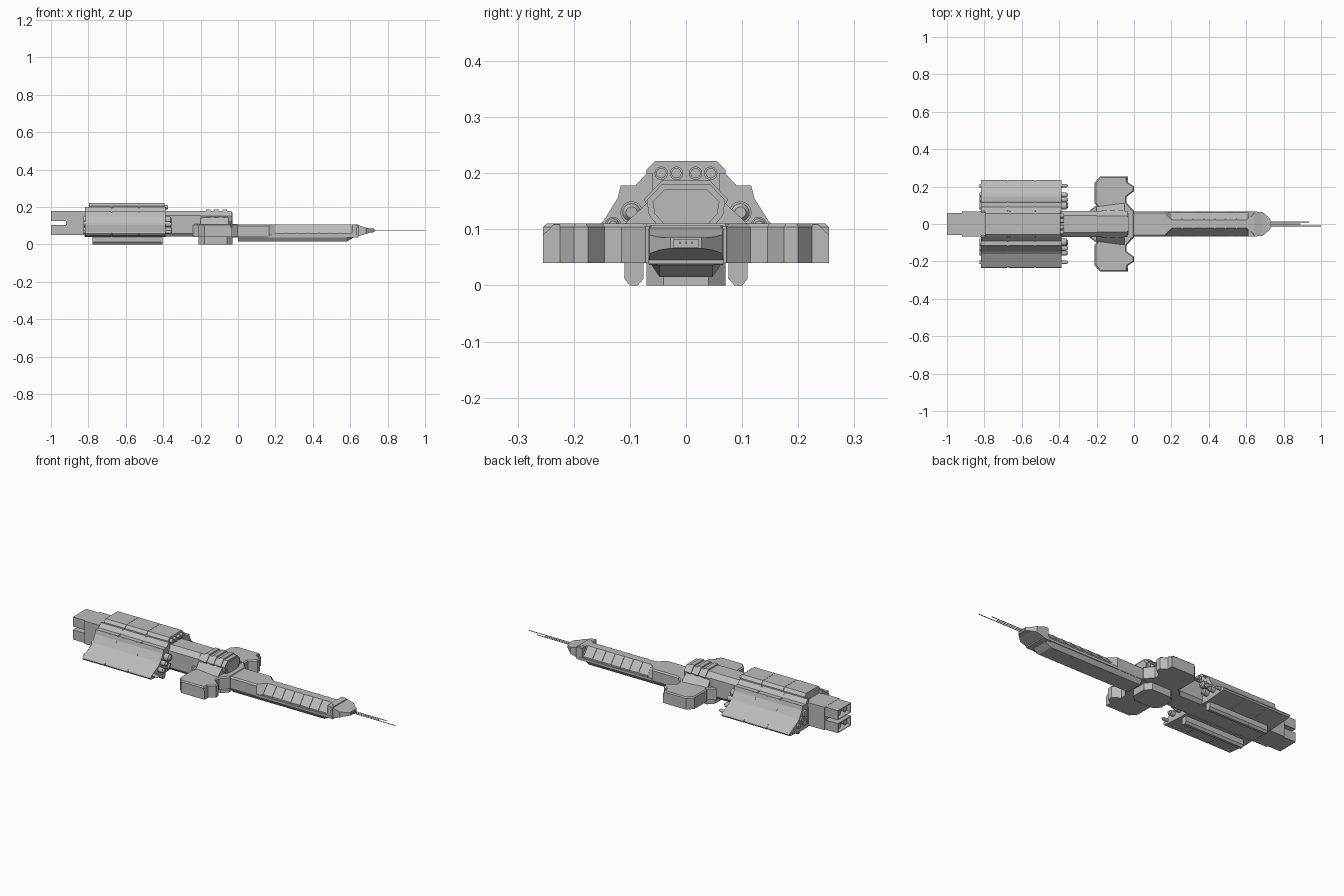
import bpy, bmesh, math
from mathutils import Matrix, Vector

cube = bpy.data.objects.get("Cube")
if cube:
    bpy.data.objects.remove(cube, do_unlink=True)

grey = bpy.data.materials.new("hull_grey")
grey.use_nodes = True
grey.diffuse_color = (0.5, 0.5, 0.5, 1)
grey.node_tree.nodes["Principled BSDF"].inputs["Base Color"].default_value = (0.5, 0.5, 0.5, 1)


def finish(name, bm):
    bmesh.ops.recalc_face_normals(bm, faces=bm.faces)
    mesh = bpy.data.meshes.new(name)
    bm.to_mesh(mesh)
    bm.free()
    mesh.materials.append(grey)
    ob = bpy.data.objects.new(name, mesh)
    bpy.context.collection.objects.link(ob)
    return ob


def loft(name, rings):
    """Skin equal-length rings of points and cap both ends."""
    bm = bmesh.new()
    rows = [[bm.verts.new(p) for p in ring] for ring in rings]
    n = len(rows[0])
    for a, b in zip(rows, rows[1:]):
        for i in range(n):
            j = (i + 1) % n
            bm.faces.new((a[i], a[j], b[j], b[i]))
    bm.faces.new(rows[0])
    bm.faces.new(rows[-1])
    return finish(name, bm)


def both(half):
    """Complete a half outline by mirroring its y values."""
    return half + [(-y, z) for y, z in reversed(half)]


def along_x(name, outline, x0, x1):
    return loft(name, [[(x, y, z) for y, z in outline] for x in (x0, x1)])


def plate(name, outline, z0, z1, chamfer=0.0):
    """Extrude an xy outline upward, with an optional chamfered top rim."""
    ob = loft(name, [[(x, y, z) for x, y in outline] for z in (z0, z1)])
    if chamfer:
        bm = bmesh.new()
        bm.from_mesh(ob.data)
        rim = [e for e in bm.edges if all(v.co.z > z1 - 0.001 for v in e.verts)]
        bmesh.ops.bevel(bm, geom=rim, offset=chamfer, segments=1, affect='EDGES')
        bm.to_mesh(ob.data)
        bm.free()
    return ob


def rod(name, start, end, r0, r1=None, sides=16):
    a, b = Vector(start), Vector(end)
    bm = bmesh.new()
    turn = (b - a).to_track_quat('Z', 'Y').to_matrix().to_4x4()
    bmesh.ops.create_cone(bm, cap_ends=True, segments=sides, radius1=r0,
                          radius2=r0 if r1 is None else r1, depth=(b - a).length,
                          matrix=Matrix.Translation((a + b) / 2) @ turn)
    ob = finish(name, bm)
    for f in ob.data.polygons:
        f.use_smooth = len(f.vertices) == 4
    return ob


def box(name, x0, x1, y, z0, z1):
    return along_x(name, [(-y, z0), (y, z0), (y, z1), (-y, z1)], x0, x1)


# Engine blocks with recessed mouths and paired nozzles
box("engine_housing", -0.92, -0.78, 0.068, 0.05, 0.18)
for level, z in (("lower", 0.078), ("upper", 0.152)):
    block = box(level + "_engine", -1.0, -0.91, 0.06, z - 0.027, z + 0.027)
    bm = bmesh.new()
    bm.from_mesh(block.data)
    bm.normal_update()
    mouth = [f for f in bm.faces if f.normal.x < -0.9]
    bmesh.ops.inset_region(bm, faces=mouth, thickness=0.006)
    bmesh.ops.inset_region(bm, faces=mouth, thickness=0.004, depth=-0.04)
    bm.to_mesh(block.data)
    bm.free()
    for y in (-0.028, 0.028):
        rod(level + "_nozzle", (-0.985, y, z), (-0.955, y, z), 0.017, 0.008)

# Rear spine running from the engines to the hub
spine = both([(0.045, 0.18), (0.07, 0.155), (0.07, 0.06), (0.055, 0.042)])
along_x("rear_spine", spine, -0.82, -0.2)

# Cargo: three bays with raised middles and narrow recessed joints
roof = both([(0.055, 0.222), (0.07, 0.207), (0.07, 0.165)])
flank = [(0.06, 0.2), (0.07, 0.2), (0.09, 0.178), (0.116, 0.178), (0.122, 0.155),
         (0.147, 0.115), (0.16, 0.103), (0.23, 0.066), (0.235, 0.058), (0.23, 0.05),
         (0.11, 0.04), (0.06, 0.042)]
fin = [(0.076, 0.045), (0.076, 0.012), (0.086, 0.0), (0.1, 0.0), (0.11, 0.012), (0.11, 0.045)]


def bays(name, outline, x0, x1):
    step = (x1 - x0) / 3
    cy = sum(p[0] for p in outline) / len(outline)
    cz = sum(p[1] for p in outline) / len(outline)
    core = [(cy + (y - cy) * 0.95, cz + (z - cz) * 0.95) for y, z in outline]
    along_x(name + "_core", core, x0 + 0.004, x1 - 0.004)
    for i in range(3):
        along_x(name + "_bay", outline, x0 + i * step + 0.003, x0 + (i + 1) * step - 0.003)


bays("cargo_roof", roof, -0.8, -0.39)
for side in (1, -1):
    bays("cargo_flank", [(y * side, z) for y, z in flank], -0.82, -0.385)
    bays("cargo_fin", [(y * side, z) for y, z in fin], -0.78, -0.4)
    # Tank ends poking out at both ends of the flank
    for y, z, r in ((0.097, 0.13, 0.02), (0.13, 0.108, 0.014), (0.155, 0.08, 0.014),
                    (0.105, 0.085, 0.018), (0.205, 0.066, 0.009)):
        rod("cargo_tank", (-0.825, y * side, z), (-0.362, y * side, z), r)
        rod("tank_tip", (-0.362, y * side, z), (-0.354, y * side, z), r * 0.8, r * 0.5)
    for y in (0.017, 0.044):
        rod("roof_tank", (-0.4, y * side, 0.2), (-0.378, y * side, 0.2), 0.012)
        rod("roof_tank_tip", (-0.378, y * side, 0.2), (-0.374, y * side, 0.2), 0.009)

# Central hub: faceted upper body with three roof ribs
hub = both([(0.043, 0.18), (0.07, 0.152), (0.066, 0.125), (0.045, 0.1)])
low_hub = [(y * 0.8, 0.1 + (z - 0.1) * 0.55) for y, z in hub]
loft("hub_top", [[(x, y, z) for y, z in o]
                 for x, o in ((-0.26, low_hub), (-0.22, hub), (-0.035, hub))])
along_x("hub_front_panel", [(y * 0.85, 0.14 + (z - 0.14) * 0.8) for y, z in hub], -0.036, -0.03)
for x in (-0.16, -0.115, -0.07):
    along_x("hub_rib", both([(0.043, 0.187), (0.075, 0.153), (0.06, 0.125)]), x - 0.012, x + 0.012)
plate("hub_middle", [(-0.24, -0.07), (-0.2, -0.1), (-0.05, -0.1), (0.0, -0.072),
                     (0.0, 0.072), (-0.05, 0.1), (-0.2, 0.1), (-0.24, 0.07)], 0.04, 0.11, 0.005)
plate("hub_belly", [(-0.21, -0.04), (-0.18, -0.07), (-0.06, -0.07), (-0.03, -0.04),
                    (-0.03, 0.04), (-0.06, 0.07), (-0.18, 0.07), (-0.21, 0.04)], 0.0, 0.045)

# Side pods with a blunt forward wedge and corner braces
pod = [(-0.18, 0.08), (-0.21, 0.11), (-0.21, 0.222), (-0.18, 0.255), (-0.04, 0.255),
       (-0.035, 0.225), (0.0, 0.2), (0.0, 0.175), (-0.04, 0.145), (-0.04, 0.115), (0.0, 0.07)]
for side in (1, -1):
    plate("side_pod", [(x, y * side) for x, y in pod], 0.04, 0.11, 0.006)
    along_x("pod_brace", [(y * side, z) for y, z in ((0.225, 0.04), (0.255, 0.04),
                                                     (0.255, 0.09), (0.235, 0.109), (0.225, 0.109))],
            -0.06, -0.032)
    loft("hub_fairing", [[(x, y * side, z) for y, z in ((0.05, 0.1), (0.05, 0.165), (w, 0.1))]
                         for x, w in ((-0.2, 0.1), (-0.05, 0.12))])

# Forward boom: broad neck, slimmer keel and sloping armour sides
neck = both([(0.06, 0.107), (0.068, 0.1), (0.068, 0.045), (0.064, 0.038)])
along_x("boom_neck", neck, -0.03, 0.165)
waist = both([(0.022, 0.107), (0.024, 0.105), (0.062, 0.06), (0.062, 0.038)])
loft("boom", [[(x, y, z) for y, z in o] for x, o in
              ((0.164, neck), (0.2, waist), (0.61, waist), (0.645, neck))])
keel = both([(0.064, 0.04), (0.047, 0.015)])
loft("boom_keel", [[(x, y, z) for y, z in both([(0.064, 0.04), (0.047, k)])]
                   for x, k in ((0.0, 0.015), (0.58, 0.015), (0.615, 0.036))])
for i in range(8):
    x = 0.2 + i * 0.058
    along_x("boom_rib", both([(0.026, 0.107), (0.065, 0.061), (0.065, 0.04)]), x - 0.003, x + 0.003)
for side in (1, -1):
    along_x("boom_rail", [(y * side, z) for y, z in ((0.058, 0.038), (0.067, 0.038),
                                                     (0.067, 0.052), (0.058, 0.052))], 0.16, 0.645)

# Head: tapering wedge with clipped corners
loft("head", [[(x, -y, z0), (x, y, z0), (x, y, z1), (x, -y, z1)] for x, y, z0, z1 in
              ((0.61, 0.066, 0.036, 0.107), (0.635, 0.066, 0.042, 0.105),
               (0.685, 0.065, 0.057, 0.09), (0.705, 0.048, 0.063, 0.086), (0.728, 0.028, 0.066, 0.085))])
box("sensor_block", 0.7, 0.731, 0.022, 0.067, 0.083)

# Nose antennas
for y, tip in ((-0.011, 1.0), (0.011, 0.935), (0.0, 0.89)):
    rod("antenna", (0.72, y, 0.076), (tip, y, 0.076), 0.0022, sides=6)
